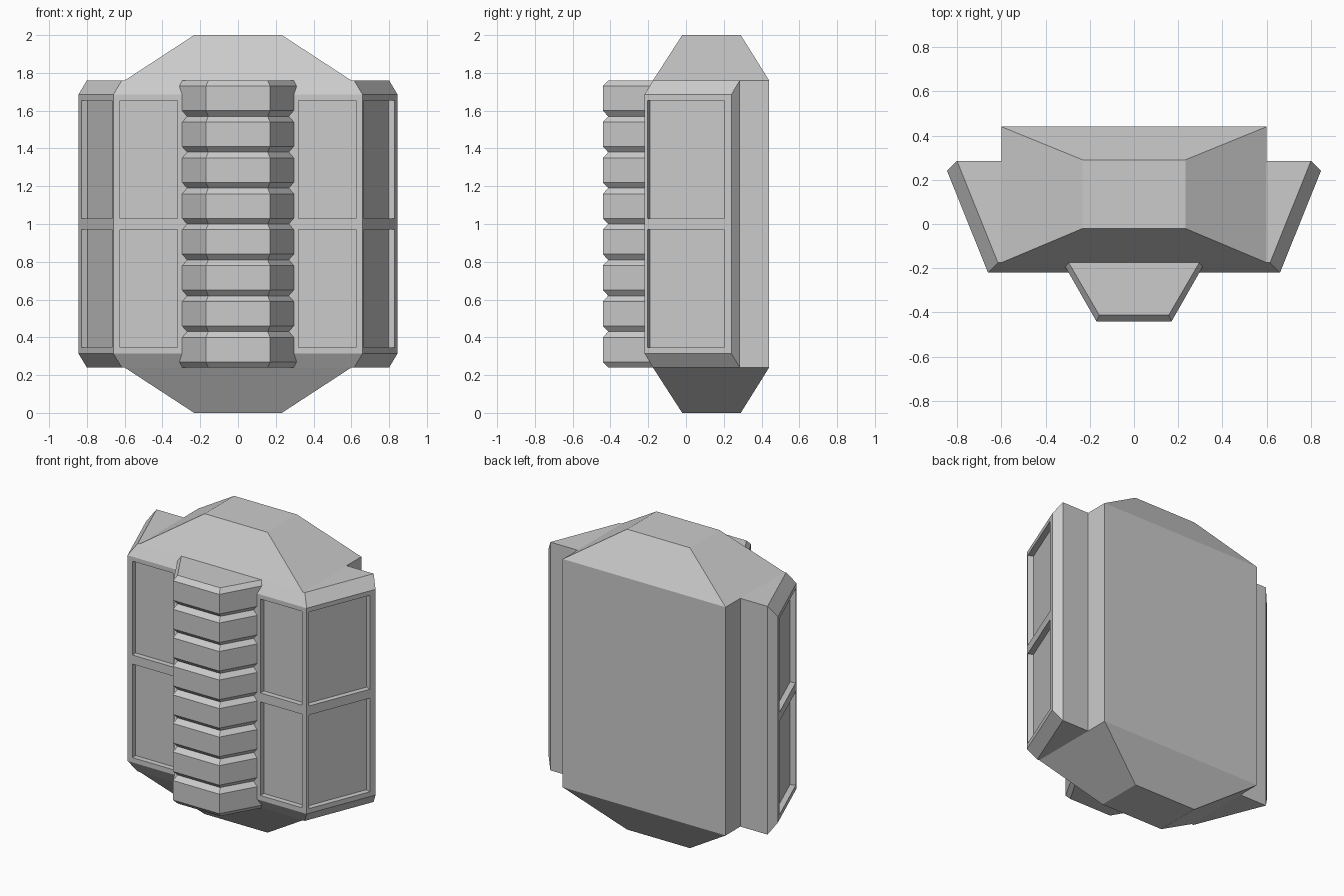
import bpy, bmesh, math
from mathutils import Vector

if "Cube" in bpy.data.objects:
    bpy.data.objects.remove(bpy.data.objects["Cube"])


def finish(name, bm):
    bmesh.ops.recalc_face_normals(bm, faces=bm.faces[:])
    mesh = bpy.data.meshes.new(name)
    bm.to_mesh(mesh)
    bm.free()
    obj = bpy.data.objects.new(name, mesh)
    bpy.context.collection.objects.link(obj)
    return obj


def add_hull(bm, pts):
    verts = [bm.verts.new(p) for p in pts]
    bmesh.ops.convex_hull(bm, input=verts)


def hull(name, pts):
    bm = bmesh.new()
    add_hull(bm, pts)
    bmesh.ops.dissolve_limit(bm, angle_limit=math.radians(1),
                             verts=bm.verts[:], edges=bm.edges[:])
    return finish(name, bm)


# core body: box with tapered caps at top and bottom
core = []
for x0, y0, y1, z in ((0.6, -0.175, 0.44, 0.76), (0.232, -0.02, 0.29, 1.0)):
    core += [(sx * x0, y, 1 + sz * z) for sx in (-1, 1) for y in (y0, y1) for sz in (-1, 1)]
hull("core_body", core)

# armour shell: flared trapezoid with chamfered rims
shell_pts = []
for plan, h in ((((0.66, -0.22), (0.845, 0.24)), 0.685),
                (((0.615, -0.175), (0.80, 0.285)), 0.76)):
    shell_pts += [(sx * x, y, 1 + sz * h) for x, y in plan for sx in (-1, 1) for sz in (-1, 1)]
shell = hull("armour_shell", shell_pts)

# recessed panels, two high on each front half and each side
bm = bmesh.new()
depth, out = 0.036, 0.03
u = Vector((0.185, 0.46, 0)).normalized()
n = Vector((u.y, -u.x, 0))
corner = Vector((0.66, -0.22, 0))
panels = (
    (Vector((0.32, -0.22, 0)), Vector((0.625, -0.22, 0)), Vector((0, -1, 0))),
    (corner + u * 0.018, corner + u * 0.455, n),
)
for a, b, nrm in panels:
    for z0, z1 in ((0.347, 0.97), (1.03, 1.655)):
        for s in (-1, 1):
            pts = []
            for p in (a, b):
                for d in (-depth, out):
                    q = p + nrm * d
                    pts += [(s * q.x, q.y, z) for z in (z0, z1)]
            add_hull(bm, pts)
cutter = finish("panel_cutter", bm)
cutter.hide_render = True
mod = shell.modifiers.new("panels", 'BOOLEAN')
mod.operation = 'DIFFERENCE'
mod.solver = 'EXACT'
mod.object = cutter
bpy.context.view_layer.objects.active = shell
bpy.ops.object.modifier_apply(modifier=mod.name)
bpy.data.objects.remove(cutter)

# ribbed spine: eight stacked ribs separated by V grooves
outer = ((0.17, -0.44), (0.321, -0.175))
inner = ((0.157, -0.412), (0.295, -0.175))
pitch, bevel = 0.19, 0.03
levels = [(0.24, inner)]
for i in range(8):
    z = 0.24 + i * pitch
    levels += [(z + bevel, outer), (z + pitch - bevel, outer), (z + pitch, inner)]
bm = bmesh.new()
rings = []
for z, ((xf, yf), (xb, yb)) in levels:
    rings.append([bm.verts.new((x, y, z)) for x, y in
                  ((-xb, yb), (-xf, yf), (xf, yf), (xb, yb))])
for r0, r1 in zip(rings, rings[1:]):
    for i in range(4):
        j = (i + 1) % 4
        bm.faces.new((r0[i], r0[j], r1[j], r1[i]))
bm.faces.new(rings[0])
bm.faces.new(rings[-1])
finish("ribbed_spine", bm)
